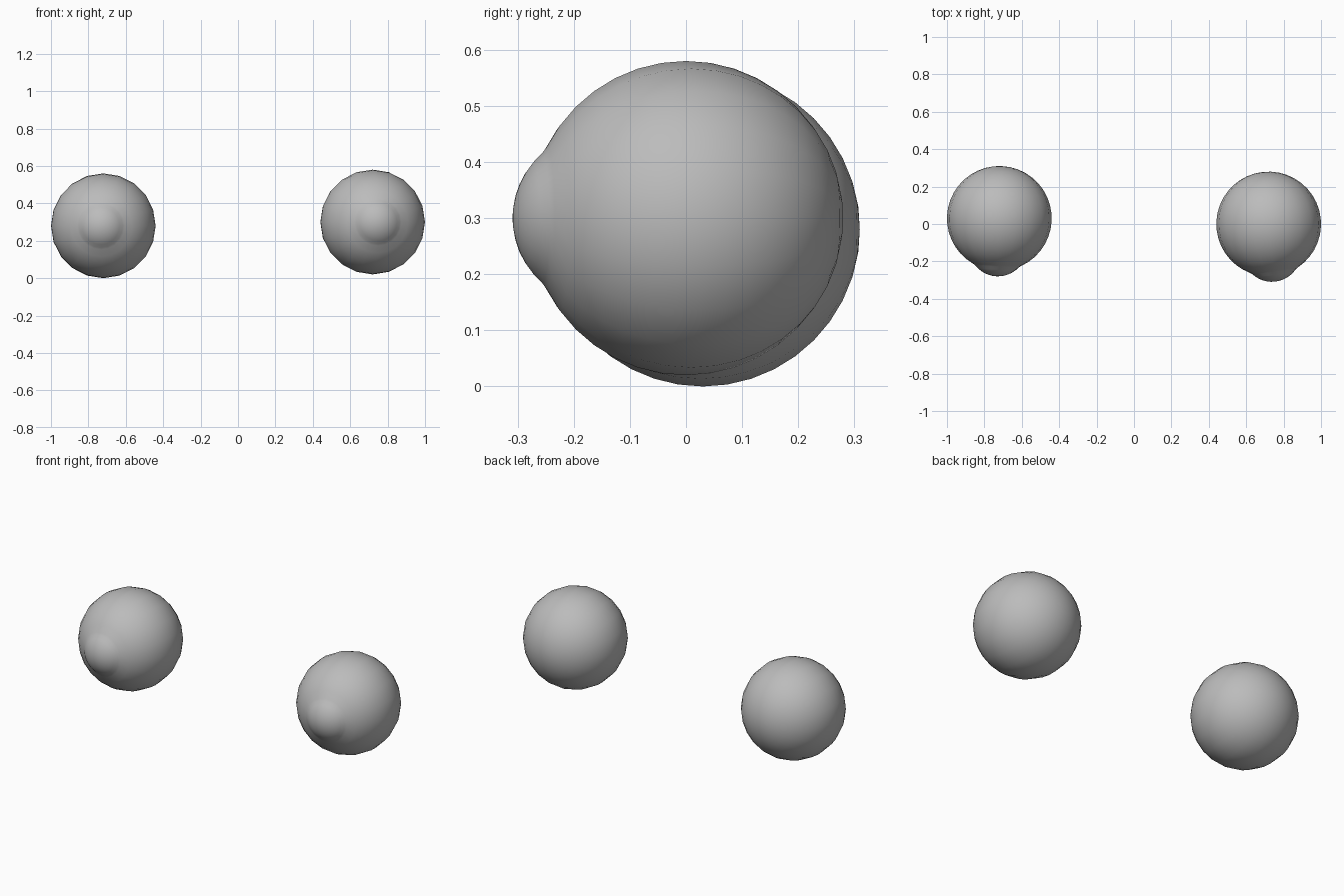
import bpy, bmesh
from math import sin, cos, asin, radians, atan2
from mathutils import Matrix, Vector

cube = bpy.data.objects.get("Cube")
if cube:
    bpy.data.objects.remove(cube, do_unlink=True)

BALL_R = 0.28      # eyeball radius
TIP = 0.31         # distance from centre to the tip of the cornea
CORNEA_R = 0.155   # curvature radius of the cornea
RIM = 0.116        # radius of the ring where cornea meets eyeball
SEGMENTS = 20

grey = bpy.data.materials.new("plain_grey")
grey.use_nodes = True
colour = (0.5, 0.5, 0.5, 1)
grey.diffuse_color = colour
grey.node_tree.nodes["Principled BSDF"].inputs["Base Color"].default_value = colour


def eye_profile():
    """Half outline (radius, forward distance) from cornea tip to the back."""
    points = []
    edge = asin(RIM / CORNEA_R)
    for i in range(7):
        a = edge * i / 6
        points.append((CORNEA_R * sin(a), TIP - CORNEA_R * (1 - cos(a))))
    for deg in range(27, 181, 9):
        a = radians(deg)
        points.append((BALL_R * sin(a), BALL_R * cos(a)))
    return points


def make_eye(name, centre, gaze):
    # Turn the outline around the forward axis
    bm = bmesh.new()
    verts = [bm.verts.new((0, -d, r)) for r, d in eye_profile()]
    edges = [bm.edges.new(pair) for pair in zip(verts, verts[1:])]
    bmesh.ops.spin(bm, geom=verts + edges, cent=(0, 0, 0), axis=(0, 1, 0),
                   angle=radians(360), steps=SEGMENTS, use_duplicate=False)
    bmesh.ops.remove_doubles(bm, verts=bm.verts, dist=0.0005)
    bmesh.ops.recalc_face_normals(bm, faces=bm.faces)
    # Point the eye along its gaze and put it in place
    yaw = Matrix.Rotation(atan2(gaze, TIP), 4, "Z")
    bm.transform(Matrix.Translation(Vector(centre)) @ yaw)
    for face in bm.faces:
        face.smooth = True
    mesh = bpy.data.meshes.new(name)
    bm.to_mesh(mesh)
    bm.free()
    mesh.materials.append(grey)
    obj = bpy.data.objects.new(name, mesh)
    bpy.context.collection.objects.link(obj)


make_eye("left_eye", (0.72, 0, 0.30), 0.035)
make_eye("right_eye", (-0.72, 0.03, 0.28), -0.015)
